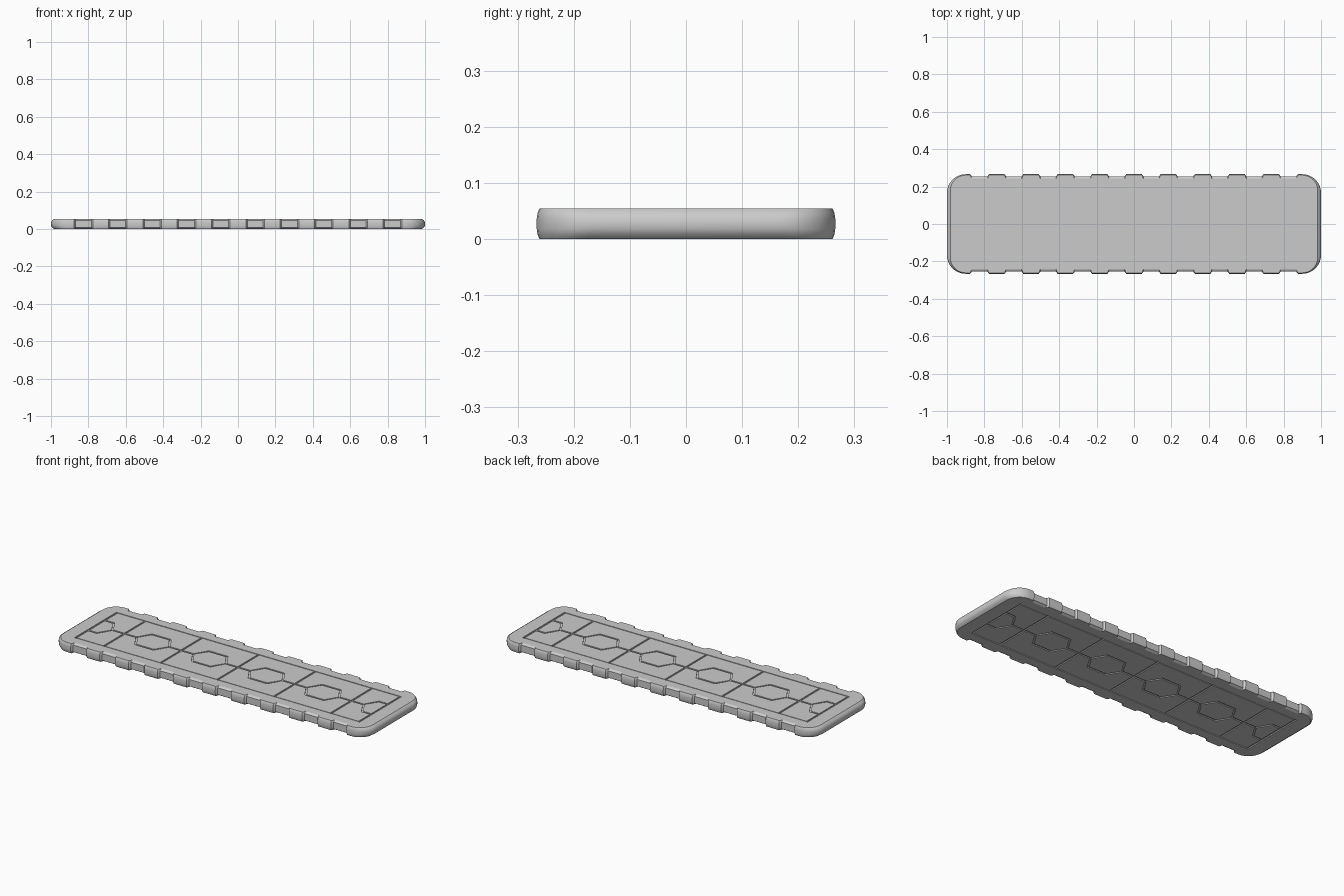
import bpy, bmesh, math

if "Cube" in bpy.data.objects:
    bpy.data.objects.remove(bpy.data.objects["Cube"])

H = 0.055                 # plate thickness
PX, PY = 0.9, 0.185       # half size of the tiled pocket
G = 0.005                 # half gap between tiles
PITCH = 0.1835            # tab spacing along the long sides


def make_object(name, bm):
    bmesh.ops.recalc_face_normals(bm, faces=bm.faces)
    mesh = bpy.data.meshes.new(name)
    bm.to_mesh(mesh)
    bm.free()
    ob = bpy.data.objects.new(name, mesh)
    bpy.context.collection.objects.link(ob)
    return ob


def outline(end_in, tab_y, notch_y):
    """Half outline along the front edge and both corners, then rotated to close."""
    r = 0.1 - end_in
    pts = []
    # front-left corner
    for i in range(9):
        a = math.pi + i * math.pi / 16
        pts.append((-0.9 + r * math.cos(a), -(tab_y - r) + r * math.sin(a)))
    # notches between the tabs
    for k in range(10):
        c = (k - 4.5) * PITCH
        pts += [(c - 0.05, -tab_y), (c - 0.042, -notch_y),
                (c + 0.042, -notch_y), (c + 0.05, -tab_y)]
    # front-right corner
    for i in range(9):
        a = 1.5 * math.pi + i * math.pi / 16
        pts.append((0.9 + r * math.cos(a), -(tab_y - r) + r * math.sin(a)))
    return pts + [(-x, -y) for x, y in pts]


# body: stacked outlines give the rounded rim and chamfered notches
levels = [(0, 0.018, 0.261, 0.242), (0.008, 0.006, 0.2645, 0.255),
          (0.018, 0.001, 0.266, 0.255), (0.0275, 0, 0.266, 0.255),
          (0.037, 0.001, 0.266, 0.255), (0.047, 0.006, 0.2645, 0.255),
          (H, 0.018, 0.261, 0.242)]
bm = bmesh.new()
rings = [[bm.verts.new((x, y, z)) for x, y in outline(e, t, n)]
         for z, e, t, n in levels]
for a, b in zip(rings, rings[1:]):
    for i in range(len(a)):
        j = (i + 1) % len(a)
        bm.faces.new((a[i], a[j], b[j], b[i]))
bm.faces.new(rings[0])
bm.faces.new(rings[-1])
body = make_object("plate_body", bm)

# shallow pockets on both faces
bm = bmesh.new()
for z in (0, H):
    res = bmesh.ops.create_cube(bm, size=1)
    bmesh.ops.scale(bm, verts=res["verts"],
                    vec=(2 * (PX + G), 2 * (PY + G), 0.012))
    bmesh.ops.translate(bm, verts=res["verts"], vec=(0, 0, z))
cutter = make_object("pocket_cutter", bm)
cutter.hide_render = True
cutter.hide_viewport = True
mod = body.modifiers.new("pockets", "BOOLEAN")
mod.operation = "DIFFERENCE"
mod.solver = "EXACT"
mod.object = cutter

bpy.context.view_layer.objects.active = body
body.select_set(True)
bpy.ops.object.shade_smooth_by_angle(angle=math.radians(30))


# tile outlines: cells with cut corners around hexagons on the centre line
HW, HA, HH = 0.1, 0.055, 0.07
polys = []
for c in (-0.54, -0.18, 0.18, 0.54):
    polys.append([(c - HW, 0), (c - HA, -HH), (c + HA, -HH),
                  (c + HW, 0), (c + HA, HH), (c - HA, HH)])
    x0, x1 = c - 0.18 + G, c + 0.18 - G
    w, a, h = HW + G, HA + G, HH + 2 * G
    for s in (1, -1):
        polys.append([(x, s * y) for x, y in (
            (x0, G), (c - w, G), (c - a, h), (c + a, h),
            (c + w, G), (x1, G), (x1, PY), (x0, PY))])
# half cells and half hexagons at the two ends
for m in (1, -1):
    e = PX - G
    polys.append([(m * x, y) for x, y in (
        (PX - HW, 0), (PX - HA, -HH), (e, -HH), (e, HH), (PX - HA, HH))])
    for s in (1, -1):
        polys.append([(m * x, s * y) for x, y in (
            (0.72 + G, G), (PX - HW - G, G), (PX - HA - G, HH + 2 * G),
            (e, HH + 2 * G), (e, PY), (0.72 + G, PY))])


def tiles(name, z0, z1):
    bm = bmesh.new()
    for p in polys:
        lo = [bm.verts.new((x, y, z0)) for x, y in p]
        hi = [bm.verts.new((x, y, z1)) for x, y in p]
        bm.faces.new(lo)
        bm.faces.new(hi)
        for i in range(len(p)):
            j = (i + 1) % len(p)
            bm.faces.new((lo[i], lo[j], hi[j], hi[i]))
    return make_object(name, bm)


tiles("top_tiles", H - 0.007, H - 0.0005)
tiles("bottom_tiles", 0.0005, 0.007)
